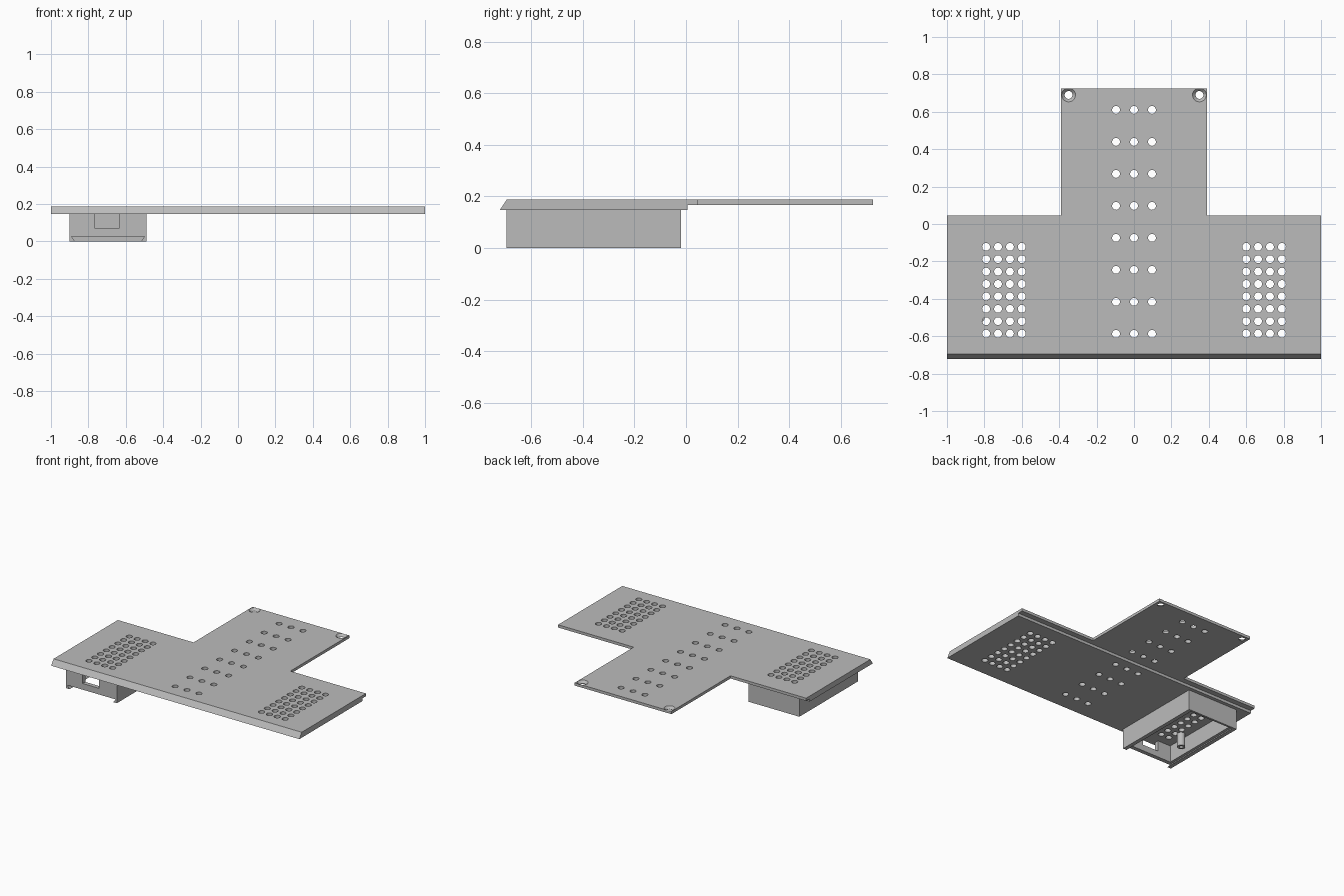
import bpy, bmesh
from mathutils import Matrix, Vector

default = bpy.data.objects.get("Cube")
if default:
    bpy.data.objects.remove(default)

grey = bpy.data.materials.new("plain grey")
grey.use_nodes = True
GREY = (0.5, 0.5, 0.5, 1)
grey.diffuse_color = GREY
grey.node_tree.nodes["Principled BSDF"].inputs["Base Color"].default_value = GREY

TOP, LIP, BASE = 0.187, 0.167, 0.147


def finish(name, bm):
    bmesh.ops.recalc_face_normals(bm, faces=bm.faces)
    mesh = bpy.data.meshes.new(name)
    bm.to_mesh(mesh)
    bm.free()
    mesh.materials.append(grey)
    obj = bpy.data.objects.new(name, mesh)
    bpy.context.collection.objects.link(obj)
    return obj


def prism(name, points, start, end):
    """Close a 3D outline and sweep it from start to end."""
    bm = bmesh.new()
    face = bm.faces.new([bm.verts.new(Vector(p) + Vector(start)) for p in points])
    swept = bmesh.ops.extrude_face_region(bm, geom=[face])["geom"]
    verts = [g for g in swept if isinstance(g, bmesh.types.BMVert)]
    bmesh.ops.translate(bm, verts=verts, vec=Vector(end) - Vector(start))
    return finish(name, bm)


def block(name, x0, x1, y0, y1, z0, z1):
    outline = [(x0, y0, 0), (x1, y0, 0), (x1, y1, 0), (x0, y1, 0)]
    return prism(name, outline, (0, 0, z0), (0, 0, z1))


def cylinders(name, centres, r_low, r_high, z0, z1):
    bm = bmesh.new()
    for x, y in centres:
        bmesh.ops.create_cone(bm, cap_ends=True, segments=24, radius1=r_low,
                              radius2=r_high, depth=z1 - z0,
                              matrix=Matrix.Translation((x, y, (z0 + z1) / 2)))
    return finish(name, bm)


def cut(obj, *cutters):
    """Subtract each cutter, bake the result and discard the cutters."""
    for c in cutters:
        mod = obj.modifiers.new("cut", 'BOOLEAN')
        mod.operation, mod.solver, mod.object = 'DIFFERENCE', 'EXACT', c
    bpy.context.view_layer.update()
    graph = bpy.context.evaluated_depsgraph_get()
    baked = bpy.data.meshes.new_from_object(obj.evaluated_get(graph))
    obj.modifiers.clear()
    obj.data = baked
    for c in cutters:
        bpy.data.objects.remove(c)


# Hole layouts: a central strip and a vent grid near each end
strip = [(0.096 * i, 0.61 - 0.171 * j) for i in (-1, 0, 1) for j in range(8)]
vents = [(s * (0.6 + 0.0635 * i), -0.122 - 0.0663 * j)
         for s in (-1, 1) for i in range(4) for j in range(8)]
corners = [(s * 0.35, 0.69) for s in (-1, 1)]

# Wide plate with slanted front edge and a thin rear lip
profile = [(0, -0.722, BASE), (0, 0.006, BASE), (0, 0.006, LIP),
           (0, 0.045, LIP), (0, 0.045, TOP), (0, -0.695, TOP)]
main_plate = prism("main_plate", profile, (-1, 0, 0), (1, 0, 0))
front_holes = [p for p in strip if p[1] < 0] + vents
cut(main_plate, cylinders("plate_holes", front_holes, 0.021, 0.021, 0.1, 0.25))

# Thin rear tongue with countersunk corner holes
tongue = block("rear_tongue", -0.39, 0.39, 0.045, 0.725, LIP, TOP)
rear_holes = [p for p in strip if p[1] > 0]
cut(tongue,
    cylinders("tongue_holes", rear_holes + corners, 0.021, 0.021, 0.1, 0.25),
    cylinders("countersinks", corners, 0.018, 0.038, LIP - 0.001, TOP + 0.001))

# Open case beneath one end: hollow, with a front window and dovetail lid slot
X0, X1, Y0, Y1, WALL = -0.9, -0.49, -0.695, -0.02, 0.03
case = block("underside_case", X0, X1, Y0, Y1, 0, BASE)
slot = [(X0 + 0.03, 0, -0.002), (X1 - 0.03, 0, -0.002),
        (X1 - 0.01, 0, 0.025), (X0 + 0.01, 0, 0.025)]
cut(case,
    block("cavity", X0 + WALL, X1 - WALL, Y0 + WALL, Y1 - WALL, -0.1, 0.2),
    block("window", -0.765, -0.635, Y0 - 0.1, Y0 + 0.1, 0.07, 0.2),
    prism("lid_slot", slot, (0, Y0 - 0.1, 0), (0, Y1 - 0.015, 0)))

# Hollow screw post inside the case
post = cylinders("screw_post", [(-0.825, -0.5)], 0.027, 0.027, 0.05, BASE)
cut(post, cylinders("post_bore", [(-0.825, -0.5)], 0.013, 0.013, 0.0, 0.13))

# Smooth the round walls, keep every edge crisp
for obj in (main_plate, tongue, case, post):
    bpy.ops.object.select_all(action='DESELECT')
    obj.select_set(True)
    bpy.context.view_layer.objects.active = obj
    bpy.ops.object.shade_smooth_by_angle(angle=0.5)
